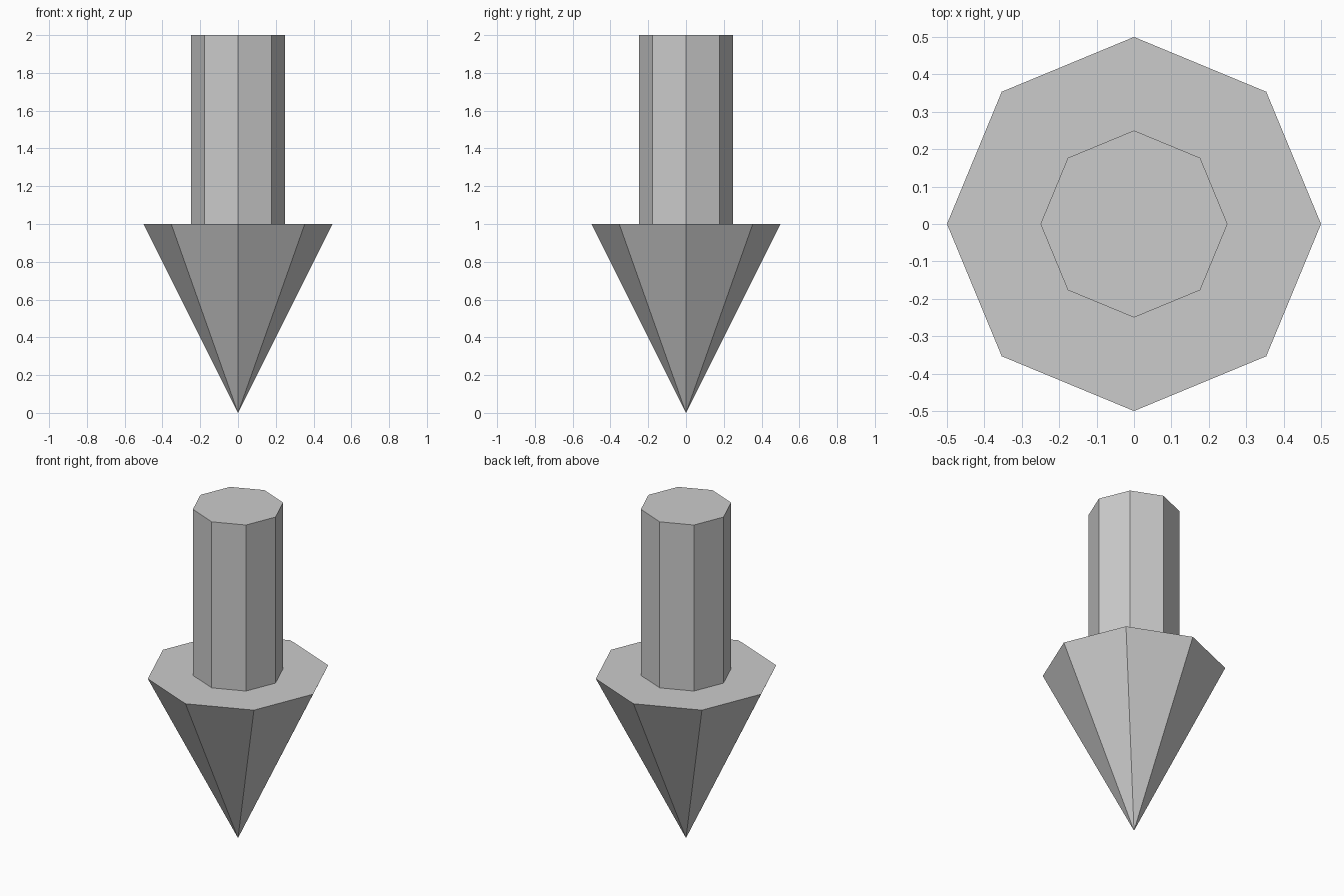
import bpy
import bmesh
from math import cos, sin, pi

if "Cube" in bpy.data.objects:
    bpy.data.objects.remove(bpy.data.objects["Cube"])

SIDES = 8


def lathe(name, profile):
    """Revolve (radius, height) points, listed from bottom to top, into flat facets."""
    bm = bmesh.new()
    rings = []
    for r, z in profile:
        if r == 0:
            rings.append([bm.verts.new((0, 0, z))] * SIDES)
        else:
            rings.append([bm.verts.new((r * cos(2 * pi * i / SIDES),
                                        r * sin(2 * pi * i / SIDES), z))
                          for i in range(SIDES)])
    for low, high in zip(rings, rings[1:]):
        for i in range(SIDES):
            j = (i + 1) % SIDES
            corners = [low[i], low[j], high[j], high[i]]
            bm.faces.new(list(dict.fromkeys(corners)))
    return bm, rings


def finish(name, bm):
    mesh = bpy.data.meshes.new(name)
    bm.to_mesh(mesh)
    bm.free()
    obj = bpy.data.objects.new(name, mesh)
    bpy.context.collection.objects.link(obj)
    return obj


# Downward point with a flat shoulder around the shaft
bm, rings = lathe("arrow_head", [(0, 0), (0.5, 1), (0.25, 1)])
finish("arrow_head", bm)

# Octagonal shaft with a flat top
bm, rings = lathe("arrow_shaft", [(0.25, 1), (0.25, 2)])
bm.faces.new(rings[-1])
finish("arrow_shaft", bm)
